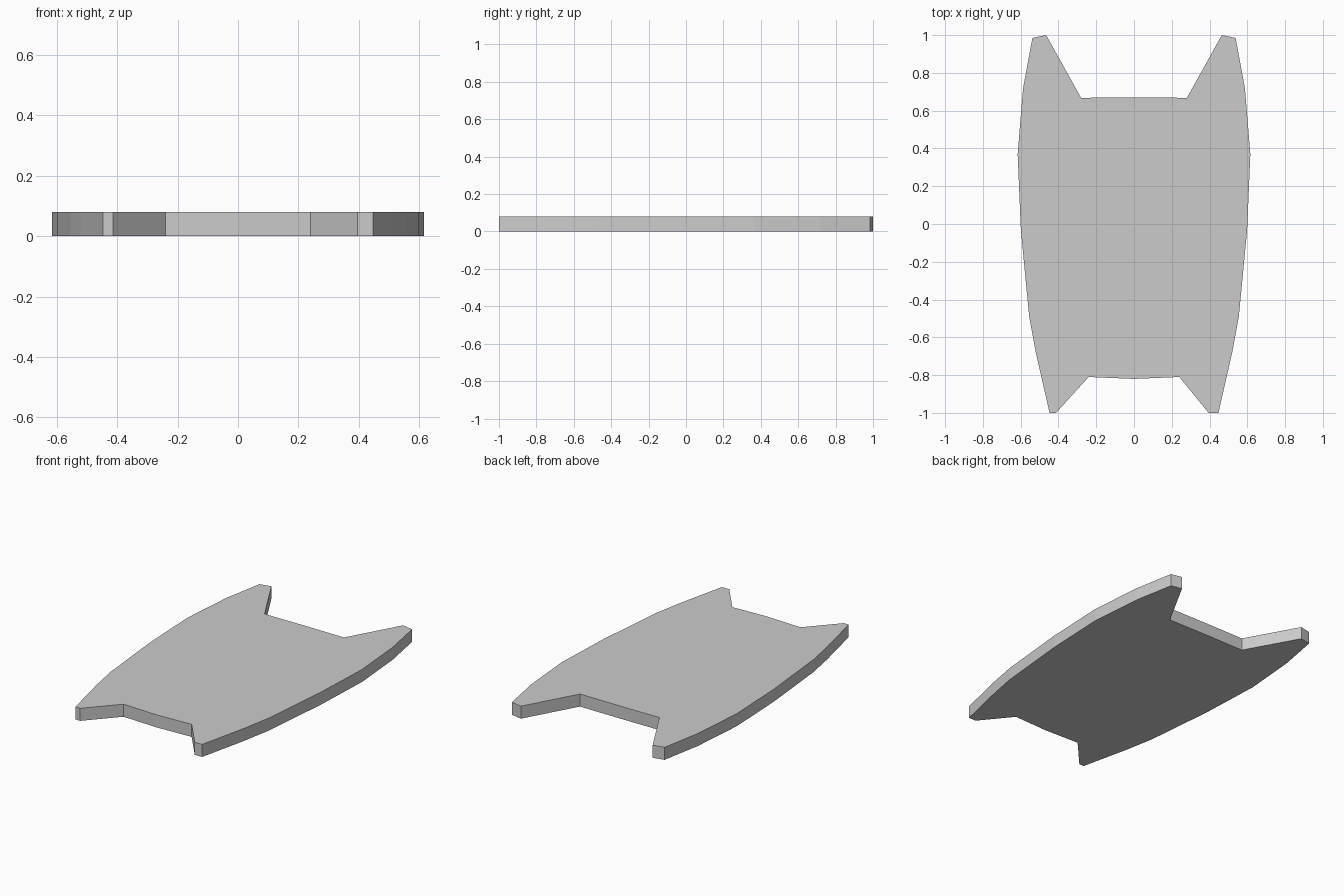
import bpy, bmesh

if "Cube" in bpy.data.objects:
    bpy.data.objects.remove(bpy.data.objects["Cube"])

THICKNESS = 0.08

# Right half of the outline, from the rear notch clockwise to the front notch
right = [(0.28, 0.668), (0.465, 1.0), (0.538, 0.985), (0.587, 0.72),
         (0.616, 0.37), (0.599, -0.03), (0.555, -0.49), (0.52, -0.68),
         (0.447, -1.0), (0.395, -1.0), (0.24, -0.81)]

# Mirrored left half; its front prong is slightly narrower
left = [(-x, y) for x, y in reversed(right)]
left[1] = (-0.413, -1.0)
outline = [(0, 0.67)] + right + [(0, -0.82)] + left

# Flat plate: fill the outline and extrude it upward
bm = bmesh.new()
face = bm.faces.new([bm.verts.new((x, y, 0)) for x, y in outline])
top = bmesh.ops.extrude_face_region(bm, geom=[face], use_keep_orig=True)
bmesh.ops.translate(bm, vec=(0, 0, THICKNESS),
                    verts=[g for g in top["geom"] if isinstance(g, bmesh.types.BMVert)])
bmesh.ops.recalc_face_normals(bm, faces=bm.faces)
mesh = bpy.data.meshes.new("notched_plate")
bm.to_mesh(mesh)
bm.free()
plate = bpy.data.objects.new("notched_plate", mesh)
bpy.context.collection.objects.link(plate)
